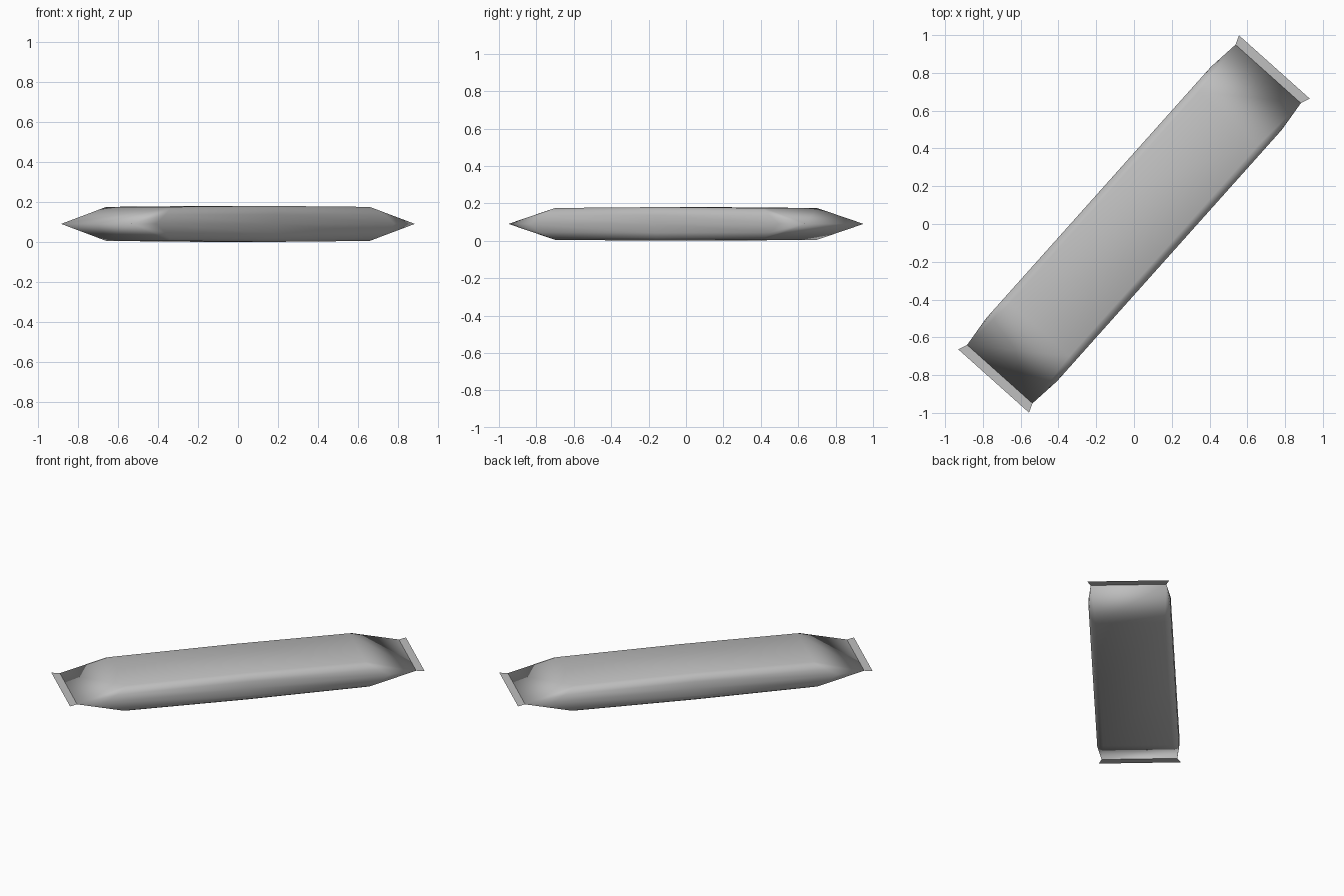
import bpy, bmesh, math
from mathutils import Matrix

cube = bpy.data.objects.get("Cube")
if cube:
    bpy.data.objects.remove(cube, do_unlink=True)

MID_Z = 0.09
TURN = Matrix.Translation((0, 0, MID_Z)) @ Matrix.Rotation(math.radians(48.2), 4, 'Z')
END, END_W = 1.066, 0.232          # where the pouch pinches shut
TIP, TIP_W = 1.115, 0.2515         # outer edge of the crimped seal

foil = bpy.data.materials.new("wrapper_grey")
foil.use_nodes = True
grey = (0.52, 0.52, 0.52, 1)
foil.diffuse_color = grey
foil.node_tree.nodes["Principled BSDF"].inputs["Base Color"].default_value = grey


def finish(name, bm, smooth):
    bmesh.ops.transform(bm, matrix=TURN, verts=bm.verts)
    mesh = bpy.data.meshes.new(name)
    for f in bm.faces:
        f.smooth = smooth
    bm.to_mesh(mesh)
    bm.free()
    mesh.materials.append(foil)
    obj = bpy.data.objects.new(name, mesh)
    bpy.context.collection.objects.link(obj)


# Quarter section, side to top: (half width, height, shoulder position along bar)
quarter = [(0.251, 0, 0.893), (0.251, 0.045, 0.825), (0.236, 0.072, 0.775), (0.212, 0.085, 0.75)]
upper = quarter + [(-w, z, a) for w, z, a in reversed(quarter)]
section = upper + [(w, -z, a) for w, z, a in reversed(upper[1:-1])]

# Wrapper body: pinched end, shoulder, slightly fuller middle, shoulder, pinched end
bm = bmesh.new()
rings = []
for kind in (-2, -1, 0, 1, 2):
    ring = []
    for w, z, a in section:
        if abs(kind) == 2:
            co = (math.copysign(END, kind), math.copysign(END_W, w), 0)
        elif kind == 0:
            co = (0, w, z * MID_Z / 0.085)
        else:
            co = (a * kind, w, z)
        ring.append(bm.verts.new(co))
    rings.append(ring)
n = len(section)
for r, s in zip(rings, rings[1:]):
    for i in range(n):
        j = (i + 1) % n
        bm.faces.new((r[i], s[i], s[j], r[j]))
bmesh.ops.remove_doubles(bm, verts=bm.verts, dist=0.0005)
bmesh.ops.recalc_face_normals(bm, faces=bm.faces)
finish("wrapper_body", bm, True)

# Flat crimped seals, flaring outward at both ends
for side, name in ((1, "back_seal"), (-1, "front_seal")):
    bm = bmesh.new()
    corners = ((END, -END_W), (TIP, -TIP_W), (TIP, TIP_W), (END, END_W))
    bm.faces.new([bm.verts.new((side * a, side * w, 0)) for a, w in corners])
    finish(name, bm, False)
